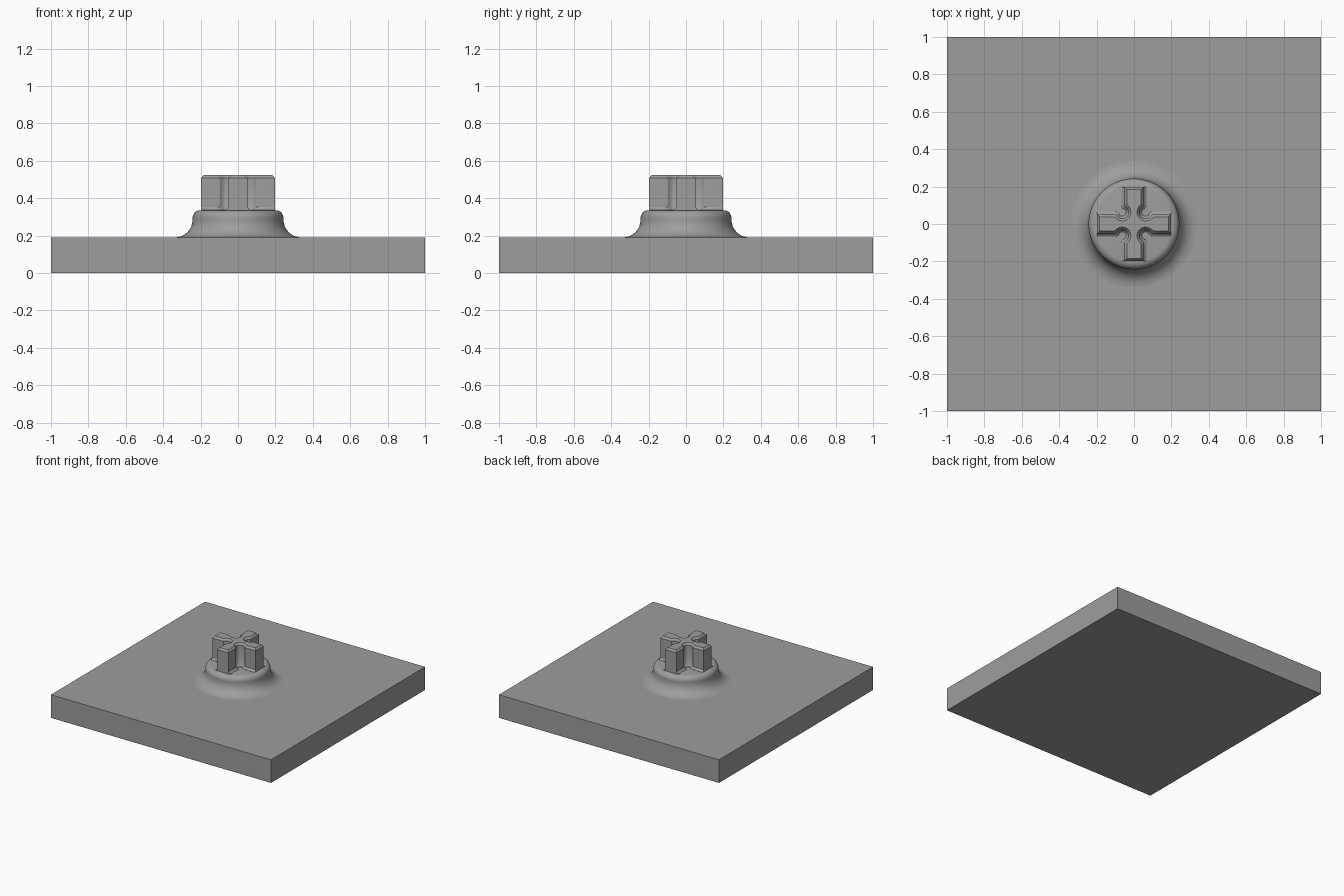
import bpy, bmesh, math

if "Cube" in bpy.data.objects:
    bpy.data.objects.remove(bpy.data.objects["Cube"])

# Dark grey shared by all parts
grey = bpy.data.materials.new("dark_grey")
grey.diffuse_color = (0.34, 0.34, 0.34, 1)
grey.use_nodes = True
grey.node_tree.nodes["Principled BSDF"].inputs["Base Color"].default_value = grey.diffuse_color


def make_object(name, bm, smooth_angle=None):
    bmesh.ops.recalc_face_normals(bm, faces=bm.faces)
    mesh = bpy.data.meshes.new(name)
    bm.to_mesh(mesh)
    bm.free()
    mesh.materials.append(grey)
    ob = bpy.data.objects.new(name, mesh)
    bpy.context.collection.objects.link(ob)
    if smooth_angle:
        bpy.ops.object.select_all(action='DESELECT')
        ob.select_set(True)
        bpy.context.view_layer.objects.active = ob
        bpy.ops.object.shade_smooth_by_angle(angle=math.radians(smooth_angle))
    return ob


def loft(name, rings, smooth_angle):
    """Skin closed rings of equal length and cap both ends."""
    bm = bmesh.new()
    loops = [[bm.verts.new(p) for p in ring] for ring in rings]
    n = len(loops[0])
    for a, b in zip(loops, loops[1:]):
        for i in range(n):
            j = (i + 1) % n
            bm.faces.new((a[i], a[j], b[j], b[i]))
    bm.faces.new(loops[0])
    bm.faces.new(loops[-1])
    return make_object(name, bm, smooth_angle)


def cross_ring(z, end, half, radius, centre=0.062, steps=5):
    """Four-armed outline; a round notch pinches the arms at each inner corner."""
    stop = math.asin((half - centre) / radius)
    start = math.radians(-135)
    side = []
    for i in range(steps + 1):
        a = start + (stop - start) * i / steps
        side.append((centre + radius * math.cos(a), centre + radius * math.sin(a)))
    # ease the notch into the straight arm side
    side[-1] = (side[-1][0] + 0.004, half * 0.97)
    side += [(side[-1][0] + 0.012, half), (end, half)]
    arm = [(x, -y) for x, y in side[1:]] + side[::-1]
    ring = []
    for k in range(4):
        c, s = round(math.cos(k * math.pi / 2)), round(math.sin(k * math.pi / 2))
        ring += [(c * x - s * y, s * x + c * y, z) for x, y in arm]
    return ring


# Square base plate
bm = bmesh.new()
bmesh.ops.create_cube(bm, size=1)
for v in bm.verts:
    v.co = (v.co.x * 2, v.co.y * 2, (v.co.z + 0.5) * 0.19)
make_object("base_plate", bm)

# Round hub: concave foot fillet, short wall, rounded top rim
profile = []
for i in range(9):
    a = math.radians(90 * i / 8)
    profile.append((0.338 - 0.095 * math.sin(a), 0.19 + 0.095 * (1 - math.cos(a))))
for i in range(6):
    a = math.radians(90 * i / 5)
    profile.append((0.203 + 0.04 * math.cos(a), 0.295 + 0.04 * math.sin(a)))
SEG = 64
loft("round_hub", [[(r * math.cos(2 * math.pi * i / SEG), r * math.sin(2 * math.pi * i / SEG), z)
                    for i in range(SEG)] for r, z in profile], 50)

# Cross-shaped post: flared foot, straight wall, chamfered top
loft("cross_post", [cross_ring(0.325, 0.197, 0.068, 0.020),
                    cross_ring(0.337, 0.197, 0.066, 0.021),
                    cross_ring(0.343, 0.197, 0.057, 0.028),
                    cross_ring(0.352, 0.197, 0.051, 0.033),
                    cross_ring(0.508, 0.197, 0.051, 0.033),
                    cross_ring(0.524, 0.184, 0.038, 0.046)], 30)
